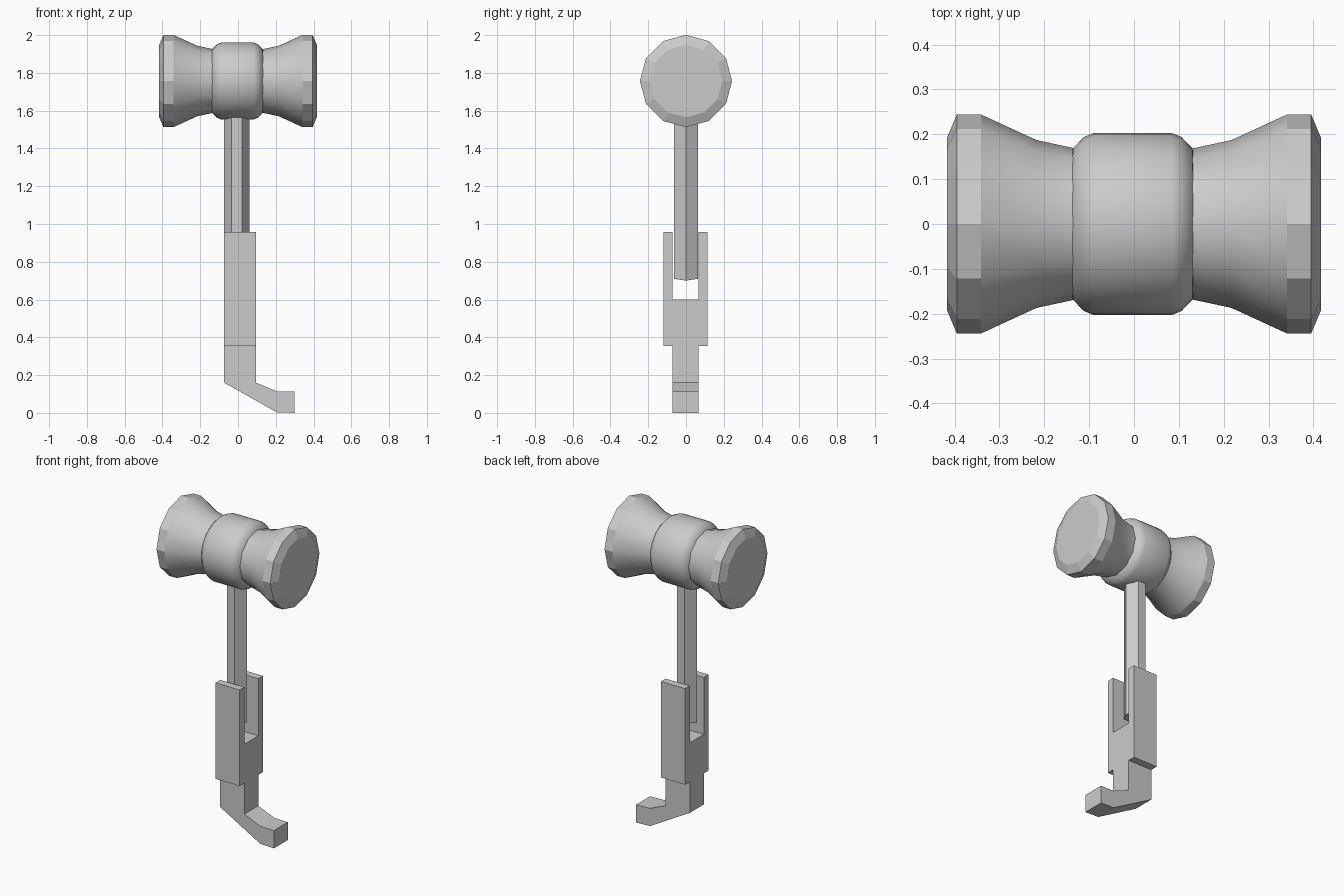
import bpy, bmesh
from math import sin, cos, pi

if "Cube" in bpy.data.objects:
    bpy.data.objects.remove(bpy.data.objects["Cube"])

HEAD_Z = 1.757


def finish(bm, name):
    bmesh.ops.recalc_face_normals(bm, faces=bm.faces)
    mesh = bpy.data.meshes.new(name)
    bm.to_mesh(mesh)
    bm.free()
    obj = bpy.data.objects.new(name, mesh)
    bpy.context.collection.objects.link(obj)
    return obj


def loft(bm, rings):
    """Bridge rings of points and cap both ends; returns the faces per band."""
    loops = [[bm.verts.new(p) for p in ring] for ring in rings]
    n = len(loops[0])
    bands = [[bm.faces.new((a[i], a[(i + 1) % n], b[(i + 1) % n], b[i]))
              for i in range(n)] for a, b in zip(loops, loops[1:])]
    bm.faces.new(loops[0])
    bm.faces.new(loops[-1])
    return bands


def turned(name, profile, sides, smooth_bands):
    """Solid turned around the x axis from (x, radius) points."""
    bm = bmesh.new()
    rings = [[(x, r * cos(2 * pi * i / sides), HEAD_Z + r * sin(2 * pi * i / sides))
              for i in range(sides)] for x, r in profile]
    bands = loft(bm, rings)
    for k in smooth_bands:
        for f in bands[k]:
            f.smooth = True
    return finish(bm, name)


# Hammer head: twelve-sided, flared to both striking faces
half = [(0.417, 0.192), (0.395, 0.244), (0.341, 0.244), (0.217, 0.187), (0.11, 0.164)]
profile = [(-x, r) for x, r in half] + half[::-1]
turned("hammer_head", profile, 12, range(2, 7))

# Rounded collar around the middle of the head
collar = [(-0.143, 0.145), (-0.136, 0.169), (-0.112, 0.194), (-0.09, 0.203),
          (0.084, 0.203), (0.106, 0.194), (0.13, 0.169), (0.137, 0.145)]
turned("head_collar", collar, 32, range(7))

# Six-sided shaft
bm = bmesh.new()
cx, a, b, w = -0.007, 0.068, 0.027, 0.063
hexagon = [(-a, 0), (-b, -w), (b, -w), (a, 0), (b, w), (-b, w)]
loft(bm, [[(cx + x, y, 0.70 if y == 0 else 0.71) for x, y in hexagon],
          [(cx + x, y, 1.70) for x, y in hexagon]])
finish(bm, "shaft")

# Forked grip with hooked foot: core lofted from toe to slot floor
bm = bmesh.new()
y0, y1 = -0.072, 0.066
sections = [((0.30, 0.0), (0.30, 0.112)), ((0.205, 0.003), (0.205, 0.114)),
            ((-0.073, 0.16), (0.095, 0.16)), ((-0.073, 0.355), (0.095, 0.355)),
            ((-0.073, 0.60), (0.095, 0.60))]
bands = loft(bm, [[(p[0], y0, p[1]), (q[0], y0, q[1]), (q[0], y1, q[1]), (p[0], y1, p[1])]
                  for p, q in sections])
bmesh.ops.recalc_face_normals(bm, faces=bm.faces)


def pull(face, vec):
    geom = bmesh.ops.extrude_face_region(bm, geom=[face])["geom"]
    bmesh.ops.translate(bm, verts=[g for g in geom if isinstance(g, bmesh.types.BMVert)], vec=vec)
    return next(g for g in geom if isinstance(g, bmesh.types.BMFace))


# Side cheeks, then the two prongs beside the slot
for face, side in ((bands[3][0], -1), (bands[3][2], 1)):
    outer = pull(face, (0, side * 0.047, 0))
    outer.normal_update()
    top_edge = max(outer.edges, key=lambda e: sum(v.co.z for v in e.verts))
    top = next(f for f in top_edge.link_faces if f is not outer)
    pull(top, (0, 0, 0.358))
finish(bm, "forked_grip")
